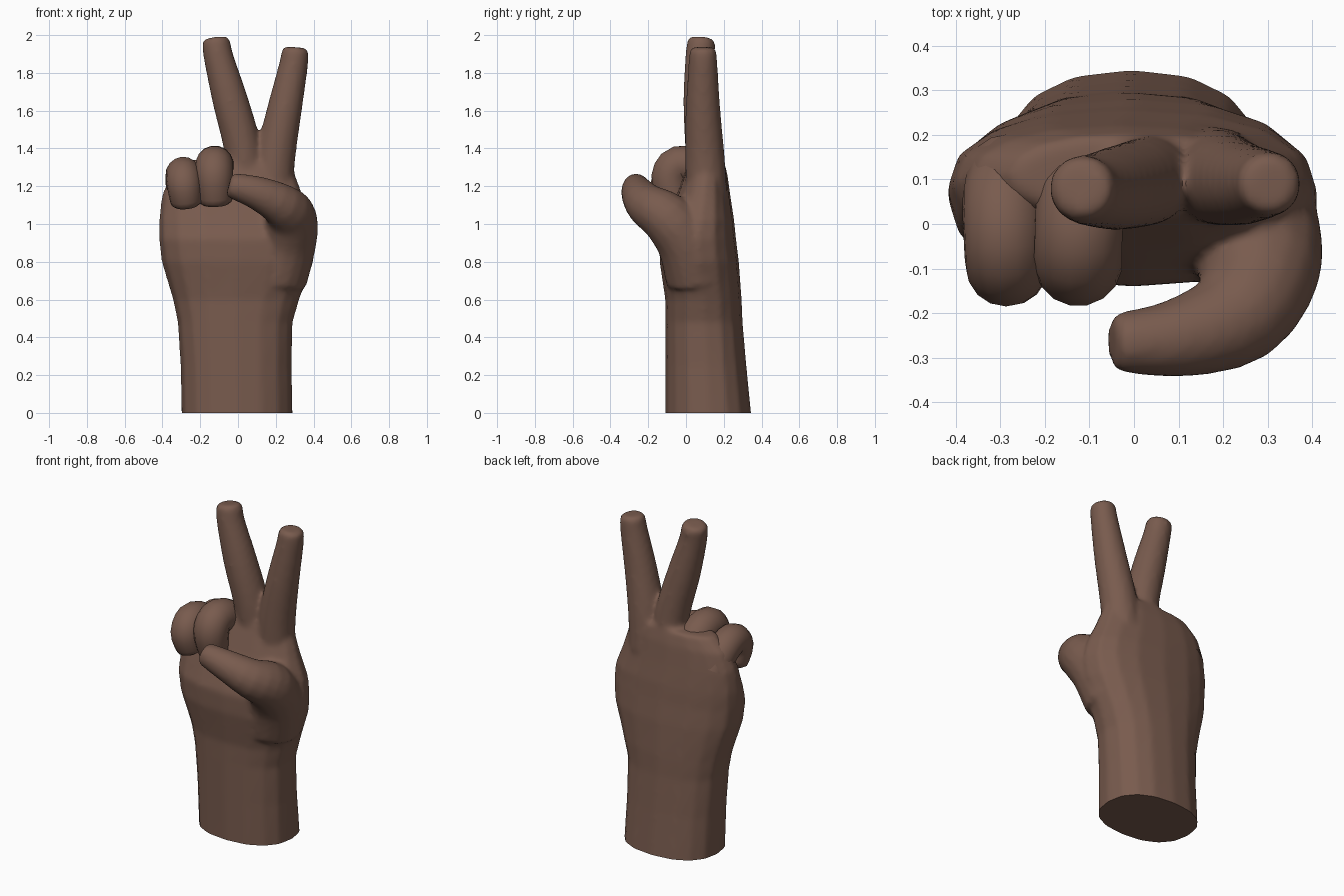
import bpy, bmesh, math
from mathutils import Vector

cube = bpy.data.objects.get("Cube")
if cube:
    bpy.data.objects.remove(cube, do_unlink=True)

skin = bpy.data.materials.new("brown_skin")
skin.use_nodes = True
COLOUR = (0.19, 0.105, 0.076, 1)
skin.diffuse_color = COLOUR
skin.node_tree.nodes["Principled BSDF"].inputs["Base Color"].default_value = COLOUR
SIDES = 16


def add_object(name, bm):
    bmesh.ops.recalc_face_normals(bm, faces=bm.faces)
    mesh = bpy.data.meshes.new(name)
    bm.to_mesh(mesh)
    bm.free()
    mesh.materials.append(skin)
    obj = bpy.data.objects.new(name, mesh)
    bpy.context.collection.objects.link(obj)
    return obj


def loft(bm, rings):
    """Skin a closed tube through rings of points."""
    loops = [[bm.verts.new(p) for p in ring] for ring in rings]
    for a, b in zip(loops, loops[1:]):
        for i in range(SIDES):
            j = (i + 1) % SIDES
            bm.faces.new((a[i], a[j], b[j], b[i]))
    bm.faces.new(loops[0][::-1])
    bm.faces.new(loops[-1])


def catmull(a, b, c, d, t):
    return 0.5 * (2 * b + (c - a) * t + (2 * a - 5 * b + 4 * c - d) * t * t
                  + (3 * b - a - 3 * c + d) * t ** 3)


def finger(bm, path, steps=3):
    """Round tube along (x, y, z, radius) points, with a blunt tip."""
    keys = [Vector(p) for p in path]
    keys = [keys[0]] + keys + [keys[-1]]
    pts = [catmull(*keys[k:k + 4], s / steps)
           for k in range(len(keys) - 3) for s in range(steps)] + [keys[-1]]
    end = pts[-1].copy()
    way = (end.xyz - pts[-2].xyz).normalized()
    for forward, scale in ((0.25, 0.95), (0.42, 0.72)):
        p = end.xyz + way * end.w * forward
        pts.append(Vector((*p, end.w * scale)))
    side, tangent, rings = None, None, []
    for i, p in enumerate(pts):
        new = (pts[min(i + 1, len(pts) - 1)].xyz - pts[max(i - 1, 0)].xyz).normalized()
        if side is None:
            side = new.orthogonal().normalized()
        else:
            side = tangent.rotation_difference(new) @ side
        tangent = new
        other = tangent.cross(side)
        rings.append([p.xyz + p.w * (side * math.cos(a) + other * math.sin(a))
                      for a in (math.tau * k / SIDES for k in range(SIDES))])
    loft(bm, rings)


# Wrist and palm: height, left edge, right edge, front, back
PALM = [(-0.1, -0.30, 0.29, -0.11, 0.355), (0.0, -0.30, 0.29, -0.11, 0.345),
        (0.25, -0.305, 0.285, -0.11, 0.32), (0.48, -0.32, 0.29, -0.11, 0.30),
        (0.6, -0.345, 0.325, -0.11, 0.295), (0.8, -0.405, 0.40, -0.14, 0.28),
        (0.92, -0.42, 0.415, -0.14, 0.265), (1.02, -0.42, 0.40, -0.10, 0.255),
        (1.15, -0.405, 0.345, -0.05, 0.235), (1.26, -0.36, 0.305, -0.01, 0.22),
        (1.34, -0.27, 0.28, 0.02, 0.20)]
hand = bmesh.new()
rings = []
for z, x0, x1, y0, y1 in PALM:
    ring = []
    for k in range(SIDES):
        c, s = math.cos(math.tau * k / SIDES), math.sin(math.tau * k / SIDES)
        c, s = (math.copysign(abs(v) ** 0.86, v) for v in (c, s))
        ring.append(((x0 + x1) / 2 + c * (x1 - x0) / 2,
                     (y0 + y1) / 2 + s * (y1 - y0) / 2, z))
    rings.append(ring)
loft(hand, rings)

# Raised index and middle fingers, and the thumb folded across the front
finger(hand, [(0.18, 0.11, 1.15, 0.11), (0.2, 0.1, 1.36, 0.105),
              (0.245, 0.09, 1.6, 0.093), (0.292, 0.09, 1.83, 0.078), (0.302, 0.09, 1.905, 0.073)])
finger(hand, [(0.05, 0.11, 1.15, 0.1), (0.025, 0.095, 1.4, 0.1),
              (-0.04, 0.08, 1.65, 0.095), (-0.1, 0.075, 1.87, 0.08), (-0.115, 0.08, 1.955, 0.076)])
finger(hand, [(0.2, 0.06, 0.72, 0.17), (0.26, 0.0, 0.9, 0.155),
              (0.28, -0.1, 1.03, 0.14), (0.23, -0.205, 1.1, 0.115),
              (0.1, -0.255, 1.165, 0.09), (-0.02, -0.265, 1.2, 0.07)])
hand_obj = add_object("hand", hand)

# Blend the palm, thumb and raised fingers into one skin
remesh = hand_obj.modifiers.new("blend", 'REMESH')
remesh.mode = 'VOXEL'
remesh.voxel_size = 0.014
smooth = hand_obj.modifiers.new("soften", 'SMOOTH')
smooth.factor = 0.5
smooth.iterations = 8
evaluated = hand_obj.evaluated_get(bpy.context.evaluated_depsgraph_get())
bm = bmesh.new()
bm.from_mesh(evaluated.to_mesh())
evaluated.to_mesh_clear()
hand_obj.modifiers.clear()

# Flat cut at the wrist
cut = bmesh.ops.bisect_plane(bm, geom=bm.verts[:] + bm.edges[:] + bm.faces[:],
                             plane_co=(0, 0, 0), plane_no=(0, 0, 1), clear_inner=True)
bmesh.ops.holes_fill(bm, edges=[e for e in bm.edges if e.is_boundary], sides=0)
bm.to_mesh(hand_obj.data)
bm.free()

# Curled ring and little fingers
curled = {
    "ring_finger": [(-0.11, 0.13, 1.2, 0.09), (-0.12, 0.06, 1.29, 0.1),
                    (-0.125, -0.04, 1.315, 0.1), (-0.125, -0.085, 1.25, 0.1),
                    (-0.12, -0.07, 1.14, 0.09)],
    "little_finger": [(-0.28, 0.12, 1.13, 0.09), (-0.29, 0.06, 1.23, 0.095),
                      (-0.29, -0.04, 1.265, 0.092), (-0.285, -0.095, 1.21, 0.092),
                      (-0.275, -0.08, 1.13, 0.085)],
}
parts = [hand_obj]
for name, path in curled.items():
    bm = bmesh.new()
    finger(bm, path)
    parts.append(add_object(name, bm))

for obj in bpy.context.selected_objects:
    obj.select_set(False)
for obj in parts:
    obj.select_set(True)
bpy.context.view_layer.objects.active = hand_obj
bpy.ops.object.shade_smooth_by_angle(angle=math.radians(50))
